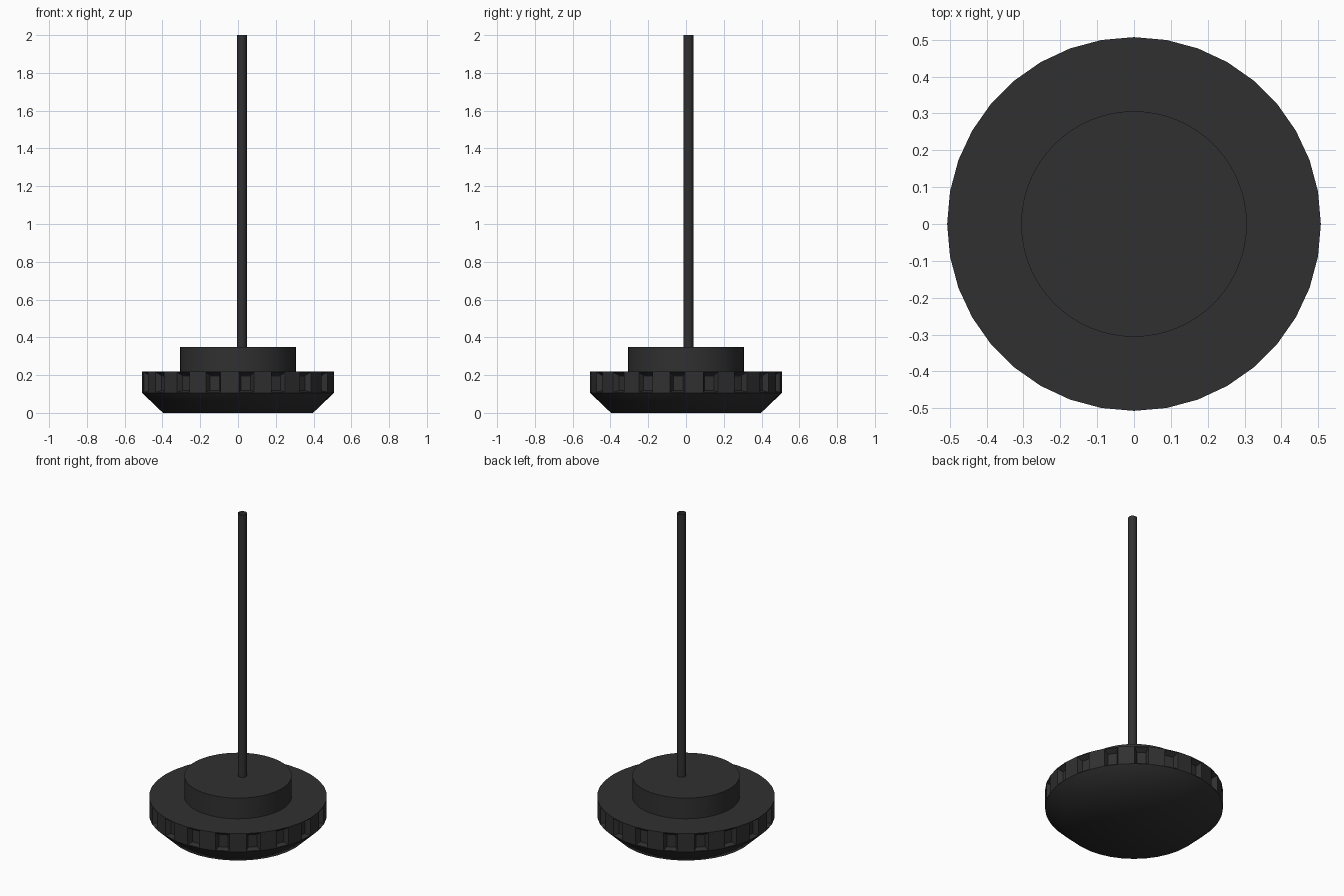
import bpy
import bmesh
import math
from mathutils import Vector

SIDES = 36

cube = bpy.data.objects.get("Cube")
if cube:
    bpy.data.objects.remove(cube)

charcoal = bpy.data.materials.new("charcoal")
charcoal.use_nodes = True
colour = (0.03, 0.03, 0.03, 1)
charcoal.diffuse_color = colour
charcoal.node_tree.nodes["Principled BSDF"].inputs["Base Color"].default_value = colour


def finish(name, bm):
    mesh = bpy.data.meshes.new(name)
    bmesh.ops.recalc_face_normals(bm, faces=bm.faces)
    bm.to_mesh(mesh)
    bm.free()
    mesh.materials.append(charcoal)
    obj = bpy.data.objects.new(name, mesh)
    bpy.context.collection.objects.link(obj)
    return obj


def lathe(profile, sides, cap_bottom=True, cap_top=True):
    """Turn (radius, height) points into a closed or open solid."""
    bm = bmesh.new()
    rings = []
    for radius, z in profile:
        angles = [math.tau * i / sides for i in range(sides)]
        rings.append([bm.verts.new((radius * math.cos(a), radius * math.sin(a), z))
                      for a in angles])
    for low, high in zip(rings, rings[1:]):
        for i in range(sides):
            j = (i + 1) % sides
            bm.faces.new((low[i], low[j], high[j], high[i]))
    if cap_bottom:
        bm.faces.new(rings[0][::-1])
    if cap_top:
        bm.faces.new(rings[-1])
    return bm


# Base: sloping underside, upright faceted rim with a flat top
bm = lathe([(0.397, 0), (0.507, 0.105), (0.507, 0.22)], SIDES)
bm.normal_update()
for face in bm.faces:
    face.smooth = face.normal.z < -0.1
for edge in bm.edges:
    edge.smooth = all(f.smooth for f in edge.link_faces)

# Tapered pockets sunk into every second rim facet
walls = [f for f in bm.faces if abs(f.normal.z) < 0.01]
for face in walls:
    centre = face.calc_center_median()
    step = round(math.degrees(math.atan2(centre.y, centre.x)) - 5) // 10
    if step % 2:
        bmesh.ops.inset_individual(bm, faces=[face], thickness=0.006)
        bmesh.ops.inset_individual(bm, faces=[face], thickness=0.02, depth=-0.03)
        face.normal_update()
        bmesh.ops.translate(bm, verts=face.verts, vec=Vector((0, 0, -0.005)))
finish("base", bm)

# Raised round collar
bm = lathe([(0.306, 0.22), (0.306, 0.35)], 64, cap_bottom=False)
for face in bm.faces:
    face.smooth = abs(face.normal.z) < 0.5 and len(face.verts) == 4
for edge in bm.edges:
    edge.smooth = all(f.smooth for f in edge.link_faces)
finish("collar", bm)

# Thin open tube standing slightly off centre
bm = lathe([(0.026, 0.35), (0.026, 2)], 24, cap_bottom=False, cap_top=False)
for face in bm.faces:
    face.smooth = True
rod = finish("rod", bm)
rod.location = (0.021, 0.013, 0)
